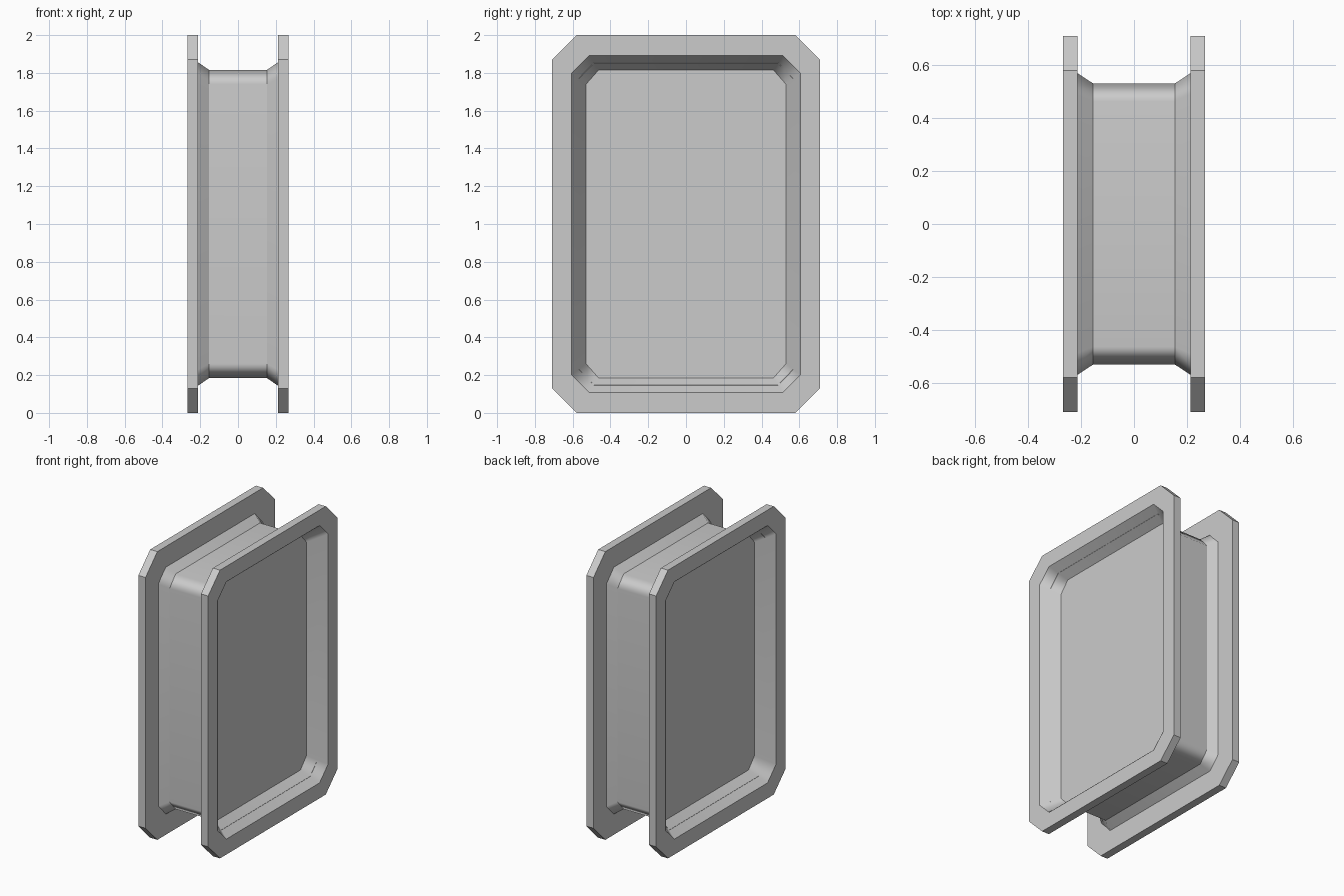
import bpy, bmesh, math

cube = bpy.data.objects.get("Cube")
if cube:
    bpy.data.objects.remove(cube, do_unlink=True)

GREY = (0.6, 0.6, 0.6, 1.0)
grey = bpy.data.materials.new("plain grey")
grey.use_nodes = True
grey.diffuse_color = GREY
grey.node_tree.nodes["Principled BSDF"].inputs["Base Color"].default_value = GREY


def octagon(hy, hz, cy, cz):
    """Rectangle with cut corners in the y-z plane, centred on z = 1."""
    corners = [(hy, -hz + cz), (hy, hz - cz), (hy - cy, hz), (-hy + cy, hz),
               (-hy, hz - cz), (-hy, -hz + cz), (-hy + cy, -hz), (hy - cy, -hz)]
    return [(y, z + 1) for y, z in corners]


def loft(name, sections, side=1, caps=False, smooth=False):
    """Skin a row of octagons given as (x, half y, half z, cut y, cut z)."""
    bm = bmesh.new()
    rings = [[bm.verts.new((side * x, y, z)) for y, z in octagon(*size)]
             for x, *size in sections]
    for a, b in zip(rings, rings[1:]):
        for i in range(8):
            j = (i + 1) % 8
            bm.faces.new((a[i], a[j], b[j], b[i]))
    if caps:
        bm.faces.new(rings[0][::-1])
        bm.faces.new(rings[-1])
    if side < 0:
        bmesh.ops.reverse_faces(bm, faces=bm.faces[:])
    mesh = bpy.data.meshes.new(name)
    bm.to_mesh(mesh)
    bm.free()
    mesh.materials.append(grey)
    obj = bpy.data.objects.new(name, mesh)
    bpy.context.collection.objects.link(obj)
    if smooth:
        bpy.ops.object.select_all(action='DESELECT')
        obj.select_set(True)
        bpy.context.view_layer.objects.active = obj
        bpy.ops.object.shade_smooth_by_angle(angle=math.radians(55))
    return obj


def weight_normals(obj):
    mod = obj.modifiers.new("weighted normals", 'WEIGHTED_NORMAL')
    mod.keep_sharp = True


floor = (0.53, 0.816, 0.067, 0.076)      # panel at the bottom of each recess
neck = (0.567, 0.853, 0.08, 0.084)       # where the wall meets the rim's inside
opening = (0.605, 0.893, 0.094, 0.094)   # mouth of the recess
outer = (0.71, 1.0, 0.13, 0.13)          # outline of the rim

# Central closed drum
drum = loft("central_drum", [(-0.155, *floor), (0.155, *floor)],
            caps=True, smooth=True)
weight_normals(drum)

for side, label in ((1, "left"), (-1, "right")):
    # Flat rim
    loft(label + "_rim", [(0.213, *neck), (0.213, *outer),
                          (0.268, *outer), (0.268, *opening)], side)
    # Thin flared wall from the drum out to the rim
    wall = loft(label + "_flared_wall", [(0.155, *floor), (0.268, *opening)],
                side, smooth=True)
    shell = wall.modifiers.new("thin shell", 'SOLIDIFY')
    shell.thickness = 0.002
    shell.offset = 0
    shell.use_rim = False
    weight_normals(wall)
